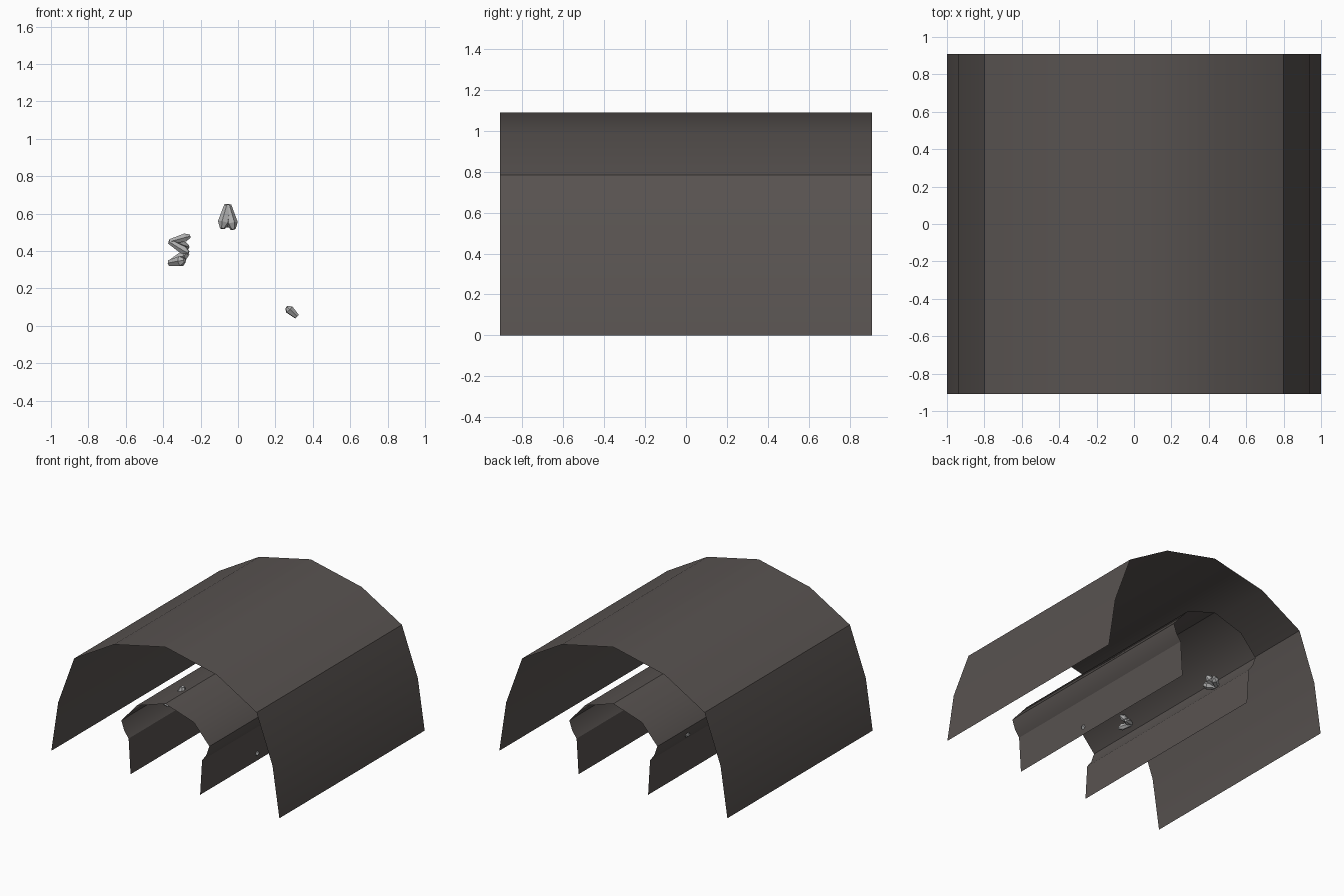
import bpy, bmesh, math
from mathutils import Vector

if "Cube" in bpy.data.objects:
    bpy.data.objects.remove(bpy.data.objects["Cube"])

HALF = 0.91  # half length of the tunnel along y


def material(name, rgb):
    m = bpy.data.materials.new(name)
    m.diffuse_color = (*rgb, 1)
    m.use_nodes = True
    m.node_tree.nodes["Principled BSDF"].inputs["Base Color"].default_value = m.diffuse_color
    return m


rock = material("dark warm grey rock", (0.098, 0.086, 0.081))
pale = material("pale grey crystal", (0.42, 0.42, 0.42))


def finish(name, bm, mat, angle):
    me = bpy.data.meshes.new(name)
    bm.to_mesh(me)
    bm.free()
    ob = bpy.data.objects.new(name, me)
    bpy.context.collection.objects.link(ob)
    me.materials.append(mat)
    bpy.ops.object.select_all(action='DESELECT')
    ob.select_set(True)
    bpy.context.view_layer.objects.active = ob
    bpy.ops.object.shade_smooth_by_angle(angle=math.radians(angle))
    return ob


def arch(name, half_profile, angle):
    """Open sheet: mirrored arch profile extruded along y."""
    left = [(-x, z) for x, z in half_profile]
    pts = left + half_profile[-2::-1]
    bm = bmesh.new()
    front = [bm.verts.new((x, -HALF, z)) for x, z in pts]
    back = [bm.verts.new((x, HALF, z)) for x, z in pts]
    for i in range(len(pts) - 1):
        bm.faces.new((front[i], front[i + 1], back[i + 1], back[i]))
    # outward normals
    bm.normal_update()
    if bm.faces[:][len(pts) // 2].normal.z < 0:
        bmesh.ops.reverse_faces(bm, faces=bm.faces[:])
    return finish(name, bm, rock, angle)


def add_crystal(bm, root, tip, r):
    """Six-sided shard, narrow at the root, widening, then a blunt point."""
    root, tip = Vector(root), Vector(tip)
    axis = tip - root
    q = axis.to_track_quat('Z', 'Y')
    n = axis.length
    rings = []
    for t, k in ((0, 0.6), (0.75, 1.0), (1.0, 0.4)):
        rings.append([bm.verts.new(root + q @ Vector((
            r * k * math.cos(a * math.pi / 3), r * k * math.sin(a * math.pi / 3), n * t)))
            for a in range(6)])
    for lo, hi in zip(rings, rings[1:]):
        for i in range(6):
            j = (i + 1) % 6
            bm.faces.new((lo[i], lo[j], hi[j], hi[i]))
    bm.faces.new(rings[0][::-1])
    bm.faces.new(rings[-1])


def cluster(name, root, tips, r):
    bm = bmesh.new()
    for tip in tips:
        add_crystal(bm, root, tip, r)
    finish(name, bm, pale, 30)


# Outer rock shell and inner tunnel lining
arch("outer_shell", [(1, 0), (0.94, 0.4), (0.8, 0.785), (0.45, 0.99), (0, 1.09)], 30)
arch("inner_tunnel", [(0.305, 0), (0.322, 0.278), (0.36, 0.33), (0.386, 0.405),
                      (0.25, 0.56), (0, 0.64)], 32)

# Crystal clusters growing through the tunnel lining
cluster("ceiling_crystals", (-0.055, -0.62, 0.645),
        [(-0.085, -0.65, 0.52), (-0.025, -0.64, 0.515), (-0.055, -0.58, 0.53)], 0.032)
cluster("upper_wall_crystals", (-0.365, -0.46, 0.45),
        [(-0.255, -0.46, 0.48), (-0.265, -0.49, 0.39), (-0.265, -0.41, 0.42)], 0.025)
cluster("lower_wall_crystals", (-0.365, 0.5, 0.335),
        [(-0.265, 0.5, 0.39), (-0.285, 0.44, 0.35), (-0.285, 0.56, 0.36)], 0.03)
cluster("floor_crystal", (0.315, -0.2, 0.05), [(0.26, -0.21, 0.1)], 0.025)
